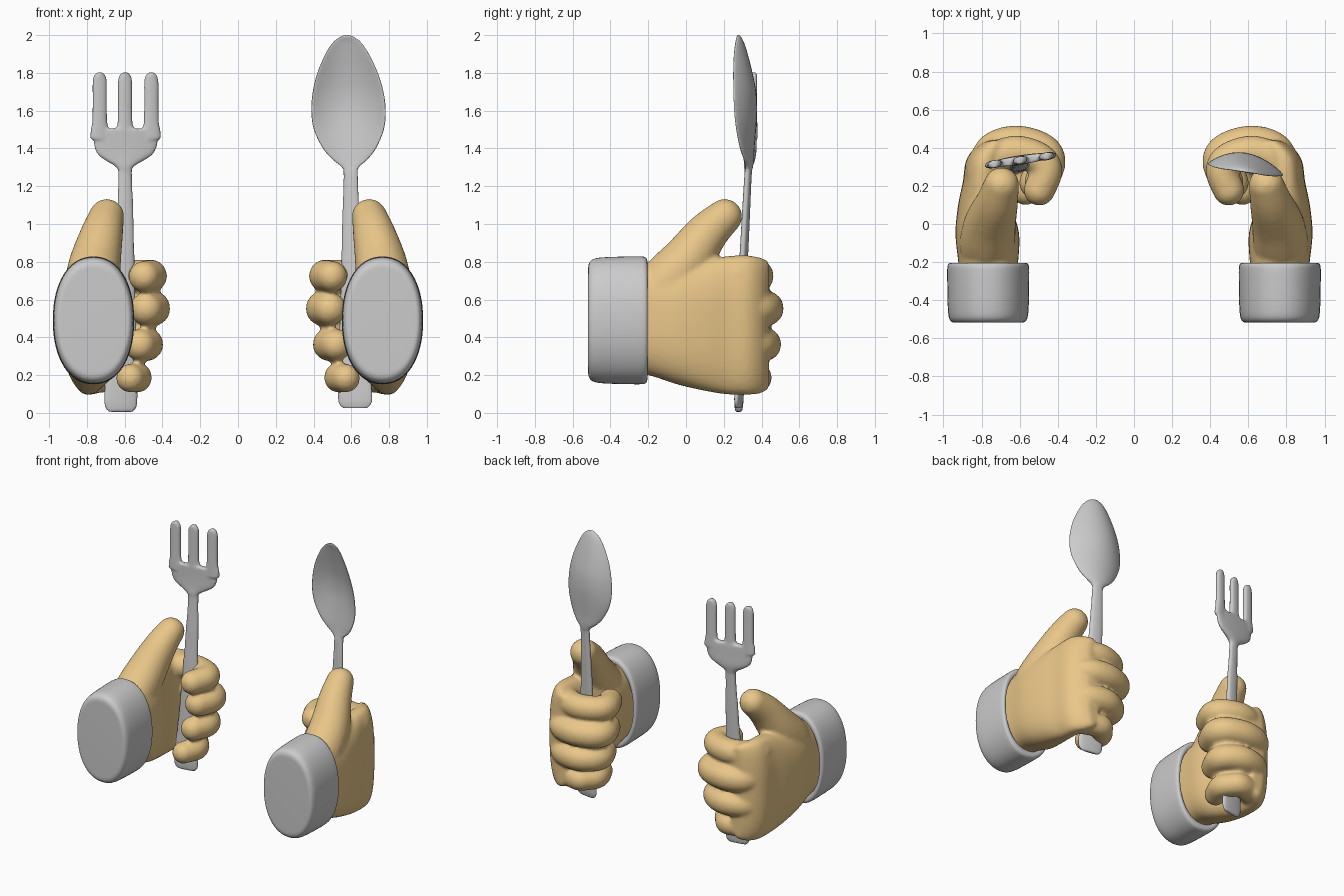
import bpy, bmesh
from math import sin, cos, pi, copysign
from mathutils import Vector, Matrix

if "Cube" in bpy.data.objects:
    bpy.data.objects.remove(bpy.data.objects["Cube"])

skin = bpy.data.materials.new("skin")
skin.diffuse_color = (0.82, 0.57, 0.25, 1)
skin.use_nodes = True
skin.node_tree.nodes["Principled BSDF"].inputs["Base Color"].default_value = skin.diffuse_color


def spline(rows, n):
    """Catmull-Rom interpolation of rows of numbers."""
    r = [Vector(v) for v in rows]
    r = [r[0]] + r + [r[-1]]
    out = []
    for i in range(1, len(r) - 2):
        a, b, c, d = r[i - 1:i + 3]
        for k in range(n):
            t = k / n
            out.append((b * 2 + (c - a) * t + (a * 2 - b * 5 + c * 4 - d) * t * t
                        + (b * 3 - a - c * 3 + d) * t ** 3) * 0.5)
    return out + [r[-2]]


def power(v, e):
    return copysign(abs(v) ** e, v)


def loft(bm, rings):
    vs = [[bm.verts.new(p) for p in ring] for ring in rings]
    n = len(vs[0])
    for a, b in zip(vs, vs[1:]):
        for i in range(n):
            j = (i + 1) % n
            bm.faces.new((a[i], a[j], b[j], b[i]))
    bm.faces.new(vs[0][::-1])
    bm.faces.new(vs[-1])


def ring_y(y, cx, hx, z0, z1, e, n=48):
    """Rounded cross-section facing along y."""
    return [(cx + hx * power(cos(a), e), y, (z0 + z1) / 2 + (z1 - z0) / 2 * power(sin(a), e))
            for a in (2 * pi * i / n for i in range(n))]


def ring_z(z, cx, w, y, depth, t, n=32):
    """Thin, optionally dished cutlery cross-section, turned slightly."""
    pts = []
    for i in range(n):
        a = 2 * pi * i / n
        u = cos(a)
        pts.append((cx + w * u, y + depth * (1 - u * u) + t * power(sin(a), 0.7) - 0.15 * w * u, z))
    return pts


def sweep(bm, pts):
    """Round tapering limb: dense spheres along a spline (x, y, z, r)."""
    for x, y, z, r in spline(pts, 7):
        bmesh.ops.create_icosphere(bm, subdivisions=3, radius=r, matrix=Matrix.Translation((x, y, z)))


def finish(bm, name, side, mat=None, voxel=0, smooth=0):
    for v in bm.verts:
        v.co.x *= side
    bmesh.ops.recalc_face_normals(bm, faces=bm.faces)
    for f in bm.faces:
        f.smooth = True
    me = bpy.data.meshes.new(name)
    bm.to_mesh(me)
    bm.free()
    ob = bpy.data.objects.new(name, me)
    bpy.context.collection.objects.link(ob)
    if mat:
        me.materials.append(mat)
    if voxel:
        m = ob.modifiers.new("Fuse", 'REMESH')
        m.mode = 'VOXEL'
        m.voxel_size = voxel
        m.use_smooth_shade = True
        s = ob.modifiers.new("Soften", 'SMOOTH')
        s.factor = 0.5
        s.iterations = smooth
    return ob


# palm sections: y, centre x, half width, bottom, top
PALM = [(-.3, .765, .15, .2, .78), (-.2, .765, .157, .2, .79), (-.05, .77, .167, .152, .80),
        (.1, .785, .138, .117, .81), (.22, .79, .108, .098, .83), (.33, .785, .097, .096, .833),
        (.40, .75, .085, .105, .82), (.44, .72, .05, .13, .80)]
THUMB = [(.77, -.16, .6, .14), (.77, -.1, .69, .147), (.755, 0, .80, .137),
         (.72, .11, .95, .112), (.695, .205, 1.04, .093)]
# fingers: height, radius, leftmost x, furthest y
FINGERS = [(.725, .087, .375, .465), (.553, .093, .358, .518), (.363, .089, .395, .505), (.187, .080, .455, .455)]


def hand(side, name):
    bm = bmesh.new()
    loft(bm, [ring_y(*r, 0.75) for r in spline(PALM, 5)])
    sweep(bm, THUMB)
    for z, r, x0, y1 in FINGERS:
        x, y = x0 + r, y1 - r
        sweep(bm, [(.79, .27, z, r), (.74, y - .04, z, r), (.62, y, z, r), (x + .04, y - .035, z, r),
                   (x, y - .1, z, r), (x + .035, y - .2, z - .003, r * .95)])
    finish(bm, name, side, skin, 0.013, 6)


# cuff profile: y, scale (last rows fold into the sleeve opening)
CUFF = [(-.518, .80), (-.516, .87), (-.505, .93), (-.48, .97), (-.42, .99), (-.3, 1), (-.235, 1),
        (-.215, .985), (-.206, .95), (-.206, .89), (-.215, .85), (-.26, .83)]


def cuff(side, name):
    bm = bmesh.new()
    loft(bm, [ring_y(y, .765, .215 * s, .49 - .338 * s, .49 + .338 * s, 0.92, 64) for y, s in spline(CUFF, 3)])
    finish(bm, name, side)


# cutlery rows: z, centre x, half width, y, dish depth, half thickness
HANDLE = [(.025, .62, .06, .278, 0, .010), (.045, .62, .082, .279, 0, .016), (.1, .62, .09, .281, 0, .02),
          (.35, .61, .075, .29, 0, .021), (.7, .602, .056, .30, 0, .021), (1.0, .598, .046, .315, 0, .02),
          (1.25, .597, .037, .328, 0, .018)]
BOWL = [(1.3, .595, .045, .33, .005, .018), (1.34, .593, .09, .325, .015, .017), (1.4, .59, .14, .31, .035, .015),
        (1.5, .587, .185, .295, .06, .013), (1.6, .585, .197, .285, .077, .012), (1.7, .583, .187, .28, .077, .012),
        (1.8, .58, .16, .275, .063, .012), (1.9, .578, .115, .273, .04, .012), (1.96, .577, .075, .275, .02, .011),
        (1.99, .577, .037, .277, .005, .009), (2.0, .577, .008, .278, 0, .004)]
FORK_HEAD = [(1.3, .6, .045, .33, 0, .022), (1.335, .6, .1, .335, 0, .024), (1.37, .597, .148, .337, 0, .024),
             (1.42, .595, .169, .337, 0, .023), (1.48, .595, .176, .336, 0, .023), (1.505, .595, .176, .335, 0, .022)]
TINE = [(1.45, .052), (1.5, .048), (1.54, .04), (1.65, .038), (1.75, .038), (1.785, .03), (1.802, .014)]

# spoon
bm = bmesh.new()
loft(bm, [ring_z(*r) for r in spline(HANDLE + BOWL, 4)])
finish(bm, "spoon", 1)

# fork, fused from handle, head and three tines
bm = bmesh.new()
first = (.003,) + HANDLE[0][1:]
second = (.025,) + HANDLE[1][1:]
loft(bm, [ring_z(*r) for r in spline([first, second] + HANDLE[2:] + FORK_HEAD, 4)])
for cx in (.459, .598, .732):
    loft(bm, [ring_z(z, cx, w, .335 - .15 * (cx - .595), 0, .021) for z, w in spline(TINE, 4)])
finish(bm, "fork", -1, None, 0.009, 3)

# matching pair of hands and cuffs
for side, label in ((1, "right"), (-1, "left")):
    hand(side, label + "_hand")
    cuff(side, label + "_cuff")
